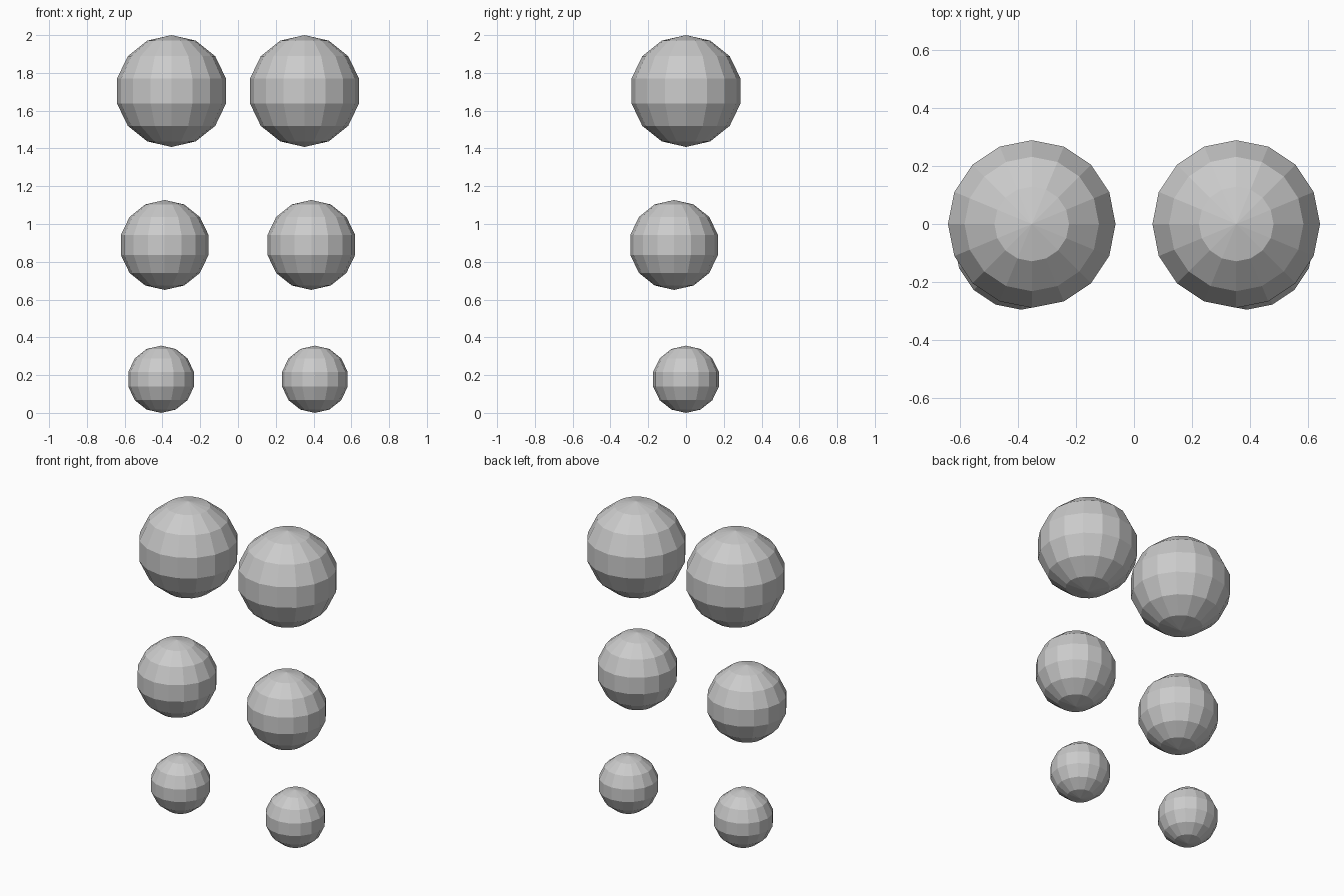
import bpy

# Remove the default cube
cube = bpy.data.objects.get("Cube")
if cube:
    bpy.data.objects.remove(cube, do_unlink=True)

# Single flat grey
grey = bpy.data.materials.new("light grey")
grey.use_nodes = True
colour = (0.6, 0.6, 0.6, 1.0)
grey.diffuse_color = colour
grey.node_tree.nodes["Principled BSDF"].inputs["Base Color"].default_value = colour


def ball(name, radius, location):
    """Faceted low-poly ball."""
    bpy.ops.mesh.primitive_uv_sphere_add(
        segments=16, ring_count=7, radius=radius, location=location)
    obj = bpy.context.object
    obj.name = name
    obj.data.materials.append(grey)
    bpy.ops.object.shade_flat()


# Three mirrored pairs: name, radius, sideways offset, depth, height
pairs = [
    ("upper_ball", 0.296, 0.352, 0.0, 1.704),
    ("middle_ball", 0.238, 0.388, -0.063, 0.889),
    ("lower_ball", 0.178, 0.407, 0.0, 0.178),
]
for name, radius, x, y, z in pairs:
    for side, sign in (("left", 1), ("right", -1)):
        ball(f"{side}_{name}", radius, (sign * x, y, z))
